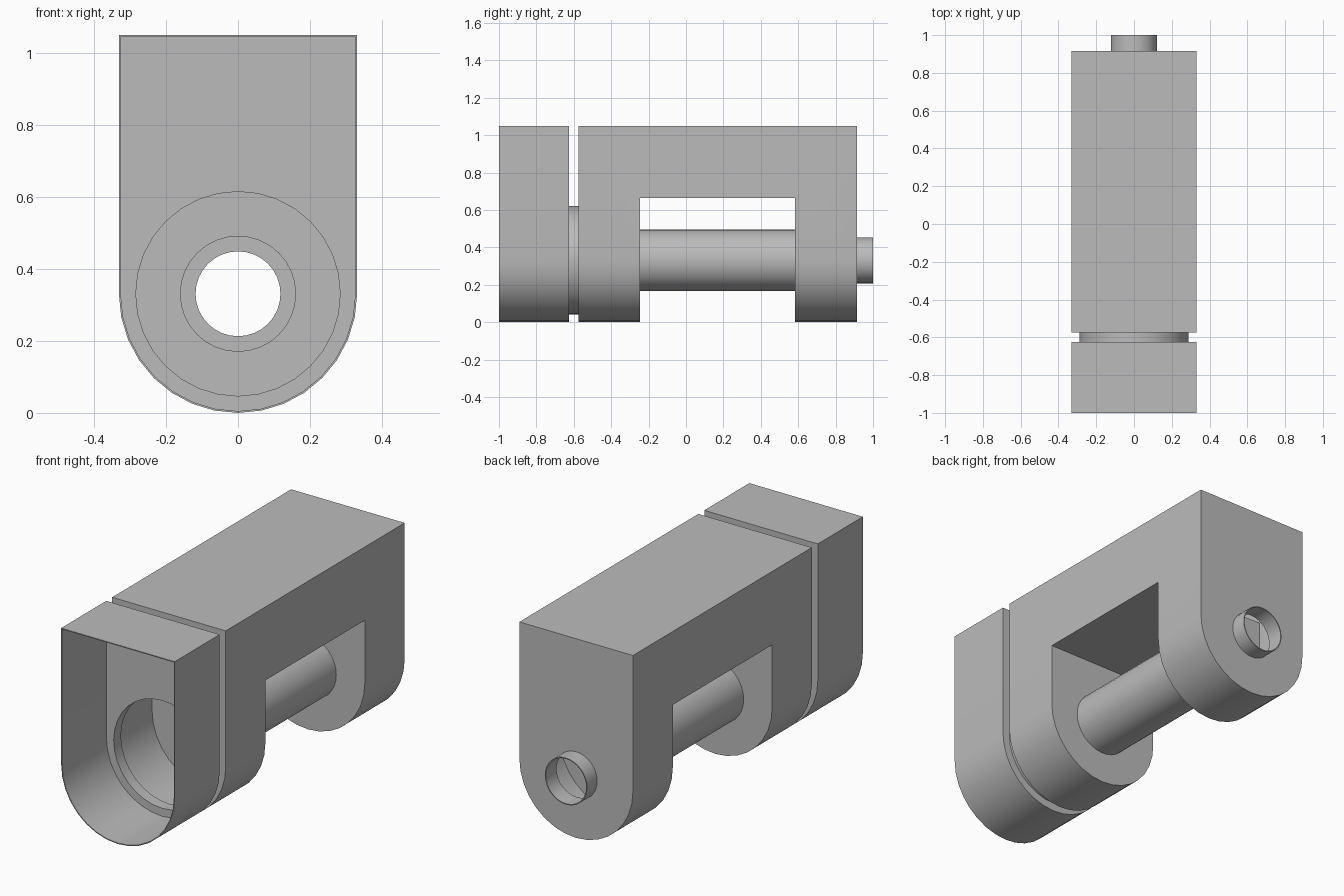
import bpy, bmesh, math
from mathutils import Matrix, Vector

if "Cube" in bpy.data.objects:
    bpy.data.objects.remove(bpy.data.objects["Cube"])

R, TOP, WALL = 0.331, 1.05, 0.005      # half width, height, sheet thickness
NECK, PIPE, SPOUT = 0.289, 0.165, 0.123

grey = bpy.data.materials.new("plain grey")
grey.use_nodes = True
grey.diffuse_color = (0.5, 0.5, 0.5, 1)
grey.node_tree.nodes["Principled BSDF"].inputs["Base Color"].default_value = (0.5, 0.5, 0.5, 1)


def finish(name, bm):
    bmesh.ops.recalc_face_normals(bm, faces=bm.faces)
    mesh = bpy.data.meshes.new(name)
    bm.to_mesh(mesh)
    bm.free()
    mesh.materials.append(grey)
    obj = bpy.data.objects.new(name, mesh)
    bpy.context.collection.objects.link(obj)
    return obj


def extrude(name, outline, y0, y1):
    bm = bmesh.new()
    face = bm.faces.new([bm.verts.new((x, y0, z)) for x, z in outline])
    new = bmesh.ops.extrude_face_region(bm, geom=[face])["geom"]
    verts = [v for v in new if isinstance(v, bmesh.types.BMVert)]
    bmesh.ops.translate(bm, verts=verts, vec=(0, y1 - y0, 0))
    return finish(name, bm)


def arch(name, y0, y1, inset=0.0):
    """Block with a square top and a half-round bottom."""
    r, top = R - inset, TOP - inset
    arc = [math.pi * (1 + i / 16) for i in range(17)]
    outline = [(r * math.cos(a), R + r * math.sin(a)) for a in arc]
    return extrude(name, outline + [(r, top), (-r, top)], y0, y1)


def box(y0, y1, z1):
    return extrude("box_cutter", [(-1, -1), (1, -1), (1, z1), (-1, z1)], y0, y1)


def rod(name, r, y0, y1):
    ring = [math.tau * i / 32 for i in range(32)]
    return extrude(name, [(r * math.cos(a), R + r * math.sin(a)) for a in ring], y0, y1)


def cut(obj, *cutters):
    for cutter in cutters:
        cutter.hide_render = True
        mod = obj.modifiers.new("cut", "BOOLEAN")
        mod.operation, mod.solver, mod.object = "DIFFERENCE", "EXACT", cutter
        bpy.context.view_layer.objects.active = obj
        bpy.ops.object.modifier_apply(modifier=mod.name)
        bpy.data.objects.remove(cutter)
    return obj


def tube(name, r, y0, y1):
    return cut(rod(name, r, y0, y1), rod("bore", r - WALL, y0 - 0.1, y1 + 0.1))


# Open-fronted cup with a round opening in its rear wall
cup = cut(arch("front_cup", -1, -0.625),
          arch("cup_cavity", -1.1, -0.625 - WALL, WALL),
          rod("cup_bore", NECK - WALL, -0.8, -0.5))

# Hollow bridge-shaped housing: two legs joined by a beam
y0, y1, gap0, gap1, gap_top = -0.575, 0.915, -0.245, 0.583, 0.663
cavity = cut(arch("cavity", y0 + WALL, y1 - WALL, WALL),
             box(gap0 - WALL, gap1 + WALL, gap_top + WALL))
housing = cut(arch("housing", y0, y1), box(gap0, gap1, gap_top), cavity,
              rod("neck_bore", NECK - WALL, -0.7, -0.4),
              rod("pipe_bore", PIPE - WALL, -0.35, 0.7),
              rod("spout_bore", SPOUT - WALL, 0.8, 1.1))

# Tubes: between cup and housing, across the gap, and out of the back
half = WALL / 2
neck = tube("neck_ring", NECK, -0.625 - half, y0 + half)
pipe = tube("cross_pipe", PIPE, gap0 - half, gap1 + half)
spout = tube("rear_spout", SPOUT, y1 - half, 1)

# Smooth the curves, keep the corners crisp
bpy.ops.object.select_all(action="DESELECT")
for obj in (cup, housing, neck, pipe, spout):
    obj.select_set(True)
bpy.context.view_layer.objects.active = housing
bpy.ops.object.shade_smooth_by_angle(angle=math.radians(30))
